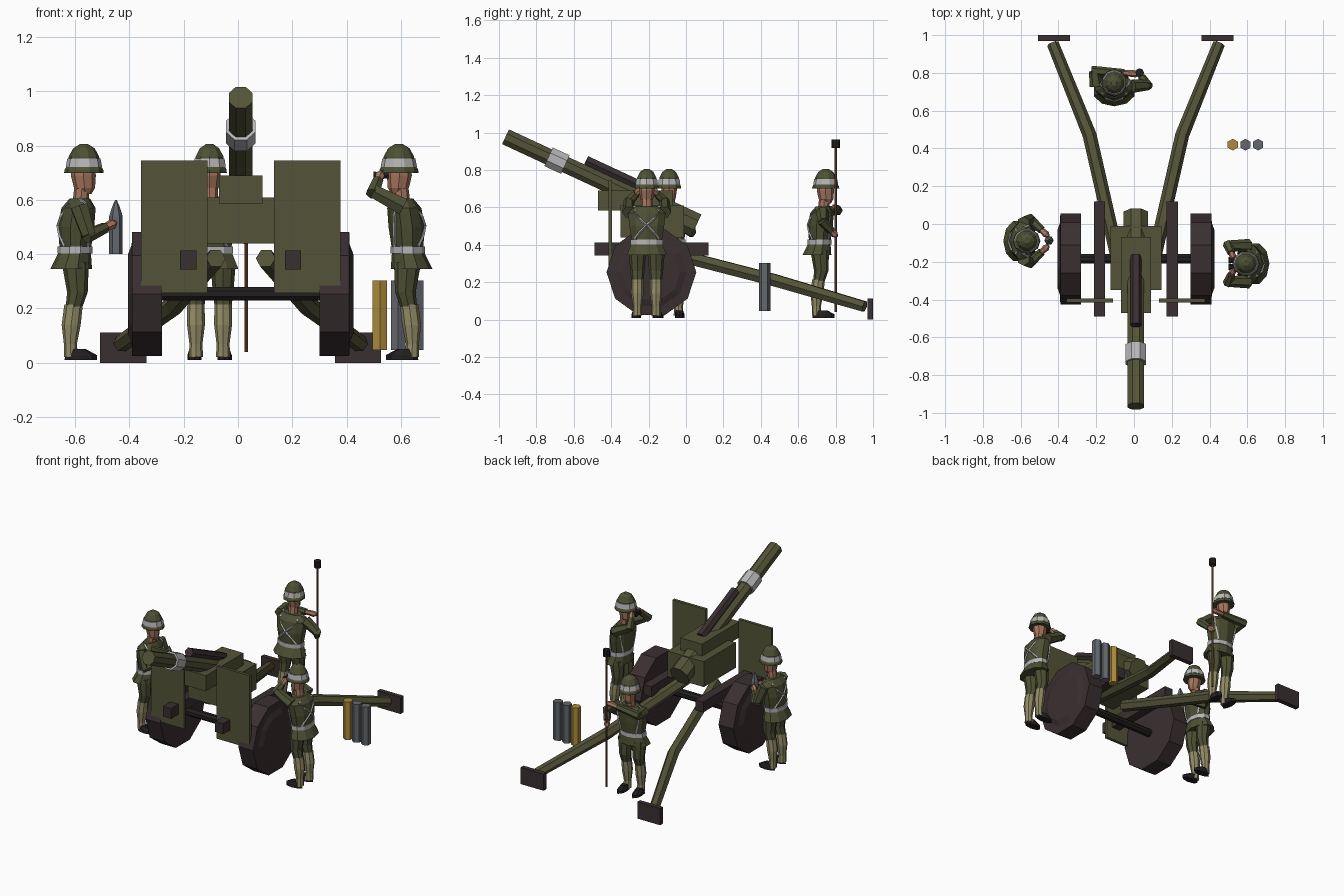
import bpy, bmesh, math
from mathutils import Vector, Matrix

if "Cube" in bpy.data.objects:
    bpy.data.objects.remove(bpy.data.objects["Cube"])


def material(name, rgb):
    m = bpy.data.materials.new(name)
    m.diffuse_color = (*rgb, 1)
    m.use_nodes = True
    m.node_tree.nodes["Principled BSDF"].inputs["Base Color"].default_value = m.diffuse_color
    return m


OLIVE = material("olive paint", (0.088, 0.088, 0.040))
CLOTH = material("uniform green", (0.075, 0.080, 0.034))
BROWN = material("dark brown", (0.042, 0.028, 0.030))
BLACK = material("near black", (0.016, 0.013, 0.014))
TAN = material("gaiter tan", (0.29, 0.26, 0.135))
SKIN = material("skin", (0.38, 0.18, 0.11))
PALE = material("pale grey", (0.47, 0.47, 0.48))
STEEL = material("steel grey", (0.125, 0.135, 0.15))
BRASS = material("brass", (0.42, 0.26, 0.045))
WOOD = material("wood", (0.11, 0.05, 0.025))

IDENT = Matrix.Identity(4)
GX = 0.01  # gun centre line


def skin_rings(name, rings, mat, M=IDENT):
    """Closed solid through a list of point rings."""
    bm = bmesh.new()
    vs = [[bm.verts.new(p) for p in r] for r in rings]
    n = len(rings[0])
    for a, b in zip(vs, vs[1:]):
        for i in range(n):
            j = (i + 1) % n
            bm.faces.new((a[i], a[j], b[j], b[i]))
    bm.faces.new(vs[0])
    bm.faces.new(vs[-1])
    bmesh.ops.recalc_face_normals(bm, faces=bm.faces)
    me = bpy.data.meshes.new(name)
    bm.to_mesh(me)
    bm.free()
    me.materials.append(mat)
    ob = bpy.data.objects.new(name, me)
    bpy.context.collection.objects.link(ob)
    ob.matrix_world = M
    return ob


def loft(name, secs, mat, M=IDENT, n=8, phase=0.0):
    """Stacked ellipses (cx, cy, z, rx, ry)."""
    ang = [phase + 2 * math.pi * i / n for i in range(n)]
    return skin_rings(name, [[(cx + rx * math.cos(a), cy + ry * math.sin(a), z) for a in ang]
                             for cx, cy, z, rx, ry in secs], mat, M)


def tube(name, pts, radii, mat, M=IDENT, n=6, phase=0.0):
    """Polygon swept along a path, one radius per point."""
    pts = [Vector(p) for p in pts]
    if not isinstance(radii, (list, tuple)):
        radii = [radii] * len(pts)
    main = pts[-1] - pts[0]
    ref = Vector((1, 0, 0)) if abs(main.normalized().z) > 0.8 else Vector((0, 0, 1))
    rings = []
    for i, p in enumerate(pts):
        t = (pts[min(i + 1, len(pts) - 1)] - pts[max(i - 1, 0)]).normalized()
        u = t.cross(ref).normalized()
        v = u.cross(t)
        rings.append([p + radii[i] * (u * math.cos(a) + v * math.sin(a))
                      for a in (phase + 2 * math.pi * k / n for k in range(n))])
    return skin_rings(name, rings, mat, M)


def box(name, lo, hi, mat):
    (x0, y0, z0), (x1, y1, z1) = lo, hi
    return skin_rings(name, [[(x0, y0, z), (x1, y0, z), (x1, y1, z), (x0, y1, z)] for z in (z0, z1)], mat)


# ---------------- gun ----------------
def bore(y, up=0.0):
    return (GX, y, 0.978 - 0.465 * (y + 0.965) + up)


E8 = math.pi / 8
tube("barrel", [bore(-0.965), bore(0.0)], 0.047, OLIVE, n=8, phase=E8)
tube("barrel_band", [bore(-0.735), bore(-0.645)], 0.059, PALE, n=8, phase=E8)
tube("breech", [bore(-0.1), bore(0.055)], 0.07, OLIVE, n=8, phase=E8)
tube("recoil_bar", [bore(-0.535, 0.072), bore(-0.17, 0.072)], [0.031, 0.031], BROWN, n=6)
box("cradle", (GX - 0.08, -0.47, 0.585), (GX + 0.08, -0.07, 0.69), OLIVE)
box("carriage_body", (GX - 0.135, -0.35, 0.44), (GX + 0.135, -0.01, 0.61), OLIVE)
tube("axle", [(GX - 0.31, -0.185, 0.255), (GX + 0.31, -0.185, 0.255)], 0.027, BLACK, n=8, phase=E8)

for s, side in ((-1, "left"), (1, "right")):
    def mx(a, b):
        return sorted((GX + s * a, GX + s * b))

    x0, x1 = mx(0.122, 0.367)
    box(side + "_shield", (x0, -0.415, 0.258), (x1, -0.395, 0.745), OLIVE)
    x0, x1 = mx(0.163, 0.223)
    box(side + "_rail", (x0, -0.49, 0.343), (x1, 0.12, 0.413), BROWN)
    x0, x1 = mx(0.348, 0.518)
    box(side + "_spade", (x0, 0.97, 0.0), (x1, 1.0, 0.112), BROWN)
    # ten-sided wheel with a raised outer disc
    wx = [(0.29, 0.24), (0.40, 0.24), (0.402, 0.19), (0.415, 0.155)]
    tube(side + "_wheel", [(GX + s * x, -0.185, 0.254) for x, r in wx],
         [r for x, r in wx], BROWN, n=10)
    # split trail
    tube(side + "_trail", [(GX + s * 0.092, -0.2, 0.385), (GX + s * 0.245, 0.47, 0.212),
                           (GX + s * 0.44, 0.955, 0.07)], [0.037, 0.037, 0.032], OLIVE, n=6)

# ---------------- ammunition ----------------
for i, (x, m) in enumerate(((0.523, BRASS), (0.59, STEEL), (0.657, STEEL))):
    loft(f"shell_case_{i + 1}", [(x, 0.42, z, 0.031, 0.031) for z in (0.047, 0.303)],
         m, n=6, phase=math.pi / 6)


# ---------------- crew ----------------
TORSO = [(-0.035, 0, 0.345, 0.077, 0.112), (-0.02, 0, 0.415, 0.057, 0.083),
         (-0.017, 0, 0.50, 0.067, 0.098), (-0.008, 0, 0.57, 0.063, 0.105),
         (-0.003, 0, 0.605, 0.038, 0.065)]


def on_torso(deg, z):
    """Point just above the jacket surface at a given heading and height."""
    for a, b in zip(TORSO, TORSO[1:]):
        if z <= b[2]:
            break
    t = (z - a[2]) / (b[2] - a[2])
    c, _, _, rx, ry = [p + (q - p) * t for p, q in zip(a, b)]
    r = math.radians(deg)
    return (c + rx * math.cos(r), ry * math.sin(r), z)


def soldier(name, loc, turn, arms):
    """Standing figure facing local +x; arms = (elbow, hand) for left and right."""
    M = Matrix.Translation((loc[0], loc[1], 0)) @ Matrix.Rotation(math.radians(turn), 4, 'Z')
    loft(name + "_jacket", TORSO, CLOTH, M, n=10)
    loft(name + "_belt", [(-0.021, 0, z, 0.064, 0.091) for z in (0.402, 0.428)], PALE, M, n=10)
    # webbing: crossed at the back, straight over the chest
    heights = [0.43 + 0.0375 * i for i in range(5)]
    for s, side in ((1, "left"), (-1, "right")):
        back = [on_torso(180 + s * (-48 + 24 * i), z) for i, z in enumerate(heights)]
        front = [on_torso(s * (38 + 5 * i), z) for i, z in enumerate(heights)]
        top = [(-0.003, s * 0.072, 0.604)]
        tube(f"{name}_{side}_back_strap", back + top, 0.0065, PALE, M, n=4)
        tube(f"{name}_{side}_front_strap", front + top, 0.0065, PALE, M, n=4)
    # head and helmet
    loft(name + "_neck", [(0.0, 0, 0.59, 0.03, 0.032), (0.005, 0, 0.65, 0.028, 0.03)], SKIN, M)
    loft(name + "_head", [(0.018, 0, 0.622, 0.022, 0.02), (0.014, 0, 0.645, 0.039, 0.034),
                          (0.01, 0, 0.69, 0.046, 0.041), (0.01, 0, 0.74, 0.04, 0.04)], SKIN, M)
    loft(name + "_helmet", [(0.012, 0, 0.70, 0.073, 0.067), (0.012, 0, 0.712, 0.071, 0.066),
                            (0.012, 0, 0.73, 0.060, 0.057), (0.012, 0, 0.76, 0.056, 0.054),
                            (0.012, 0, 0.79, 0.040, 0.038), (0.012, 0, 0.806, 0.015, 0.014)],
         CLOTH, M, n=10)
    loft(name + "_helmet_band", [(0.012, 0, 0.722, 0.067, 0.063), (0.012, 0, 0.753, 0.061, 0.058)],
         PALE, M, n=10)
    for s, side, (elbow, hand) in ((1, "left", arms[0]), (-1, "right", arms[1])):
        # leg, gaiter and shoe
        y = s * 0.05
        loft(f"{name}_{side}_trouser", [(-0.028, y, 0.19, 0.029, 0.029), (-0.012, y, 0.26, 0.038, 0.038),
                                        (-0.02, y, 0.37, 0.05, 0.047)], CLOTH, M)
        loft(f"{name}_{side}_gaiter", [(-0.036, y, 0.022, 0.026, 0.026), (-0.038, y, 0.07, 0.024, 0.024),
                                       (-0.035, y, 0.14, 0.035, 0.033), (-0.026, y, 0.215, 0.034, 0.032)],
             TAN, M)
        loft(f"{name}_{side}_shoe", [(0.0, y + s * 0.006, 0.01, 0.06, 0.026),
                                     (0.002, y + s * 0.006, 0.028, 0.058, 0.026),
                                     (-0.012, y + s * 0.004, 0.05, 0.032, 0.02)], BLACK, M)
        # sleeve and hand
        e, h = Vector(elbow), Vector(hand)
        wrist = e.lerp(h, 0.72)
        shoulder = Vector((-0.005, s * 0.095, 0.575))
        tube(f"{name}_{side}_upper_sleeve", [shoulder, e], [0.036, 0.028], CLOTH, M)
        tube(f"{name}_{side}_lower_sleeve", [e - (h - e).normalized() * 0.015, wrist],
             [0.027, 0.021], CLOTH, M)
        tube(f"{name}_{side}_hand", [e.lerp(h, 0.66), h, h + (h - e).normalized() * 0.018],
             [0.014, 0.019, 0.009], SKIN, M)
    return M


def pair(elbow, hand):
    return [tuple(tuple((p[0], s * p[1], p[2])) for p in (elbow, hand)) for s in (1, -1)]


# loader carrying a shell
M = soldier("loader", (-0.58, -0.09), 0, pair((0.03, 0.115, 0.47), (0.115, 0.035, 0.51)))
loft("carried_shell", [(0.13, 0.003, z, r, r) for z, r in
                       ((0.40, 0.025), (0.54, 0.025), (0.575, 0.014), (0.60, 0.003))], STEEL, M, n=6)

# spotter looking through field glasses
M = soldier("spotter", (0.605, -0.21), 180, pair((0.105, 0.095, 0.632), (0.082, 0.04, 0.69)))
for s, side in ((1, "left"), (-1, "right")):
    tube(side + "_field_glass", [(0.05, s * 0.018, 0.69), (0.105, s * 0.018, 0.69)],
         [0.012, 0.017], BLACK, M)

# rammer holding the ramrod
M = soldier("rammer", (-0.105, 0.735), 90, [((0.075, 0.105, 0.585), (0.06, -0.115, 0.60)),
                                            ((0.0, -0.175, 0.52), (0.06, -0.135, 0.455))])
loft("ramrod", [(0.066, -0.135, z, 0.007, 0.007) for z in (0.04, 0.93)], WOOD, M, n=6)
loft("ramrod_head", [(0.066, -0.135, z, 0.023, 0.023) for z in (0.918, 0.962)], BLACK, M)
